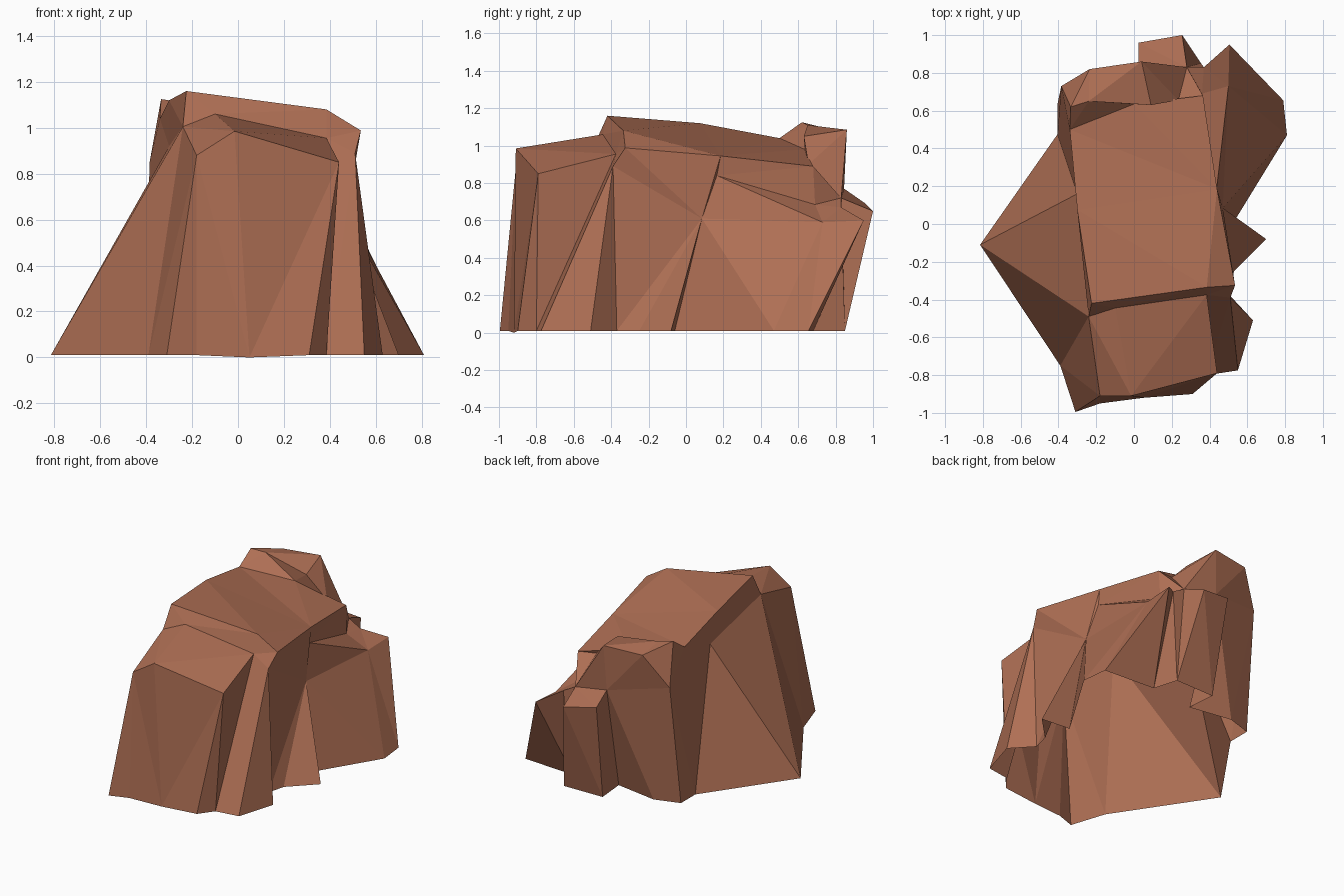
import bpy
from mathutils import Vector

if "Cube" in bpy.data.objects:
    bpy.data.objects.remove(bpy.data.objects["Cube"])

rock = bpy.data.materials.new("red_sandstone")
rock.diffuse_color = (0.43, 0.16, 0.09, 1)
rock.use_nodes = True
rock.node_tree.nodes["Principled BSDF"].inputs["Base Color"].default_value = rock.diffuse_color


def pts(*coords):
    return [Vector(c) for c in coords]


def skin(lower, upper):
    """Zip two polylines (counter-clockwise from above) into triangles."""
    i = j = 0
    tris = []
    while i < len(lower) - 1 or j < len(upper) - 1:
        go_low = j == len(upper) - 1 or (
            i < len(lower) - 1
            and (lower[i + 1] - upper[j]).length <= (lower[i] - upper[j + 1]).length)
        if go_low:
            tris.append((lower[i], lower[i + 1], upper[j]))
            i += 1
        else:
            tris.append((lower[i], upper[j + 1], upper[j]))
            j += 1
    return tris


def part(name, *strips):
    """One flat-shaded object made from several skinned strips."""
    verts, faces, index = [], [], {}
    for lower, upper in strips:
        for tri in skin(lower, upper):
            face = []
            for p in tri:
                key = tuple(p)
                if key not in index:
                    index[key] = len(verts)
                    verts.append(key)
                face.append(index[key])
            faces.append(face)
    mesh = bpy.data.meshes.new(name)
    mesh.from_pydata(verts, [], faces)
    mesh.materials.append(rock)
    obj = bpy.data.objects.new(name, mesh)
    bpy.context.collection.objects.link(obj)


def ground(*coords):
    return [Vector((x, y, 0.01)) for x, y in coords]


# Footprint on the ground, counter-clockwise from the left tip
front_foot = ground((-.815, -.11), (-.39, -.75), (-.31, -.995), (-.18, -.95),
                    (.05, -.92), (.31, -.90), (.385, -.80))
front_foot[4].z = 0.0
spur_foot = ground((.385, -.80), (.55, -.775), (.63, -.51), (.50, -.37),
                   (.53, -.25), (.70, -.08), (.485, -.06))
rear_foot = ground((.485, -.06), (.81, .47), (.79, .655), (.405, .68), (.355, .85),
                   (.057, .845), (.075, .64), (-.23, .69), (-.405, .635), (-.405, .475))

# Front step rim, and the ridge behind it
f_left, f_a, f_b, f_right, f_notch, f_ridge = pts(
    (-.24, -.49, 1.005), (-.18, -.91, .88), (-.015, -.91, .985),
    (.44, -.79, .85), (.385, -.375, .955), (-.10, -.445, 1.06))
# Plateau rim: front, right, left, back
p_left, p_mid, p_right = pts((-.225, -.42, 1.16), (.385, -.335, 1.08), (.535, -.325, .988))
r_mid, r_back = pts((.44, .185, .945), (.365, .68, .89))
l_mid, l_back = pts((-.30, .075, 1.12), (-.34, .5, 1.04))
k_mid, k_right = pts((0, .635, .98), (.235, .655, .90))
# Left shoulder under the plateau
s_mid, s_back = pts((-.30, .16, .92), (-.385, .73, .85))
# Spur tops on the right side
spur_front, spur_mid = pts((.51, -.39, .89), (.47, .085, .61))
# Rear crest
c_peak, c_in, c_end, c_out, c_rear = pts(
    (-.335, .62, 1.125), (-.24, .65, 1.11), (.09, .63, 1.05),
    (-.235, .82, 1.075), (.04, .86, 1.085))
# Rear right buttress ledge
b_top, b_out, b_tip, b_in, b_rear = pts(
    (.435, .165, .84), (.5, .73, .59), (.505, .95, .60), (.36, .69, .685), (.37, .83, .67))
# Rear stub top
t_left, t_right, t_tipr, t_tipl = pts(
    (.025, .845, .77), (.28, .83, .72), (.255, 1.0, .65), (.025, .96, .69))

part("front_step",
     (front_foot[0:2], [f_left]),
     (front_foot[1:3], [f_left, f_a]),
     (front_foot[2:6], [f_a, f_b, f_right]),
     (front_foot[5:7], [f_right, f_notch]),
     ([f_a, f_b], [f_left]),
     ([f_b], [f_notch, f_ridge, f_left]),
     ([f_b, f_right], [f_notch]))

part("plateau",
     ([f_left, f_ridge, f_notch], [p_left, p_mid]),
     ([f_notch, spur_front], [p_mid, p_right]),
     ([p_right, r_mid], [p_mid]),
     ([p_mid, r_mid, r_back], [p_left, l_mid, l_back, k_mid, k_right]))

part("left_wall",
     (rear_foot[8:10] + front_foot[:1], [s_back, s_mid, f_left]),
     ([s_back, s_mid], [c_peak, l_back]),
     ([s_mid, f_left], [l_back, l_mid, p_left]))

part("right_spurs",
     (spur_foot[0:2], [f_notch, spur_front]),
     (spur_foot[1:4], [spur_front]),
     (spur_foot[3:5], [spur_front, spur_mid]),
     (spur_foot[4:7], [spur_mid]),
     ([spur_front, spur_mid, b_top], [p_right, r_mid]))

part("rear_right_buttress",
     (rear_foot[0:2], [spur_mid, b_out]),
     ([spur_mid, b_out], [b_top]),
     (rear_foot[1:3], [b_out, b_tip]),
     (rear_foot[2:4], [b_tip, b_rear]),
     ([b_top, b_out], [b_in]),
     ([b_out, b_tip], [b_in, b_rear]),
     ([b_top, b_in, b_rear], [r_mid, r_back, t_right]))

part("rear_stub",
     (rear_foot[3:5], [b_rear, t_right, t_tipr]),
     (rear_foot[4:6], [t_tipr, t_tipl]),
     (rear_foot[5:7], [t_tipl, t_left]),
     ([t_tipl, t_left], [t_tipr, t_right]))

part("rear_crest",
     (rear_foot[6:9], [t_left, s_back]),
     ([t_right, t_left], [c_rear]),
     ([t_left, s_back], [c_rear, c_out, c_peak]),
     ([c_end, c_rear, c_out], [c_in, c_peak]),
     ([l_back, k_mid], [c_peak, c_in, c_end]),
     ([k_mid, k_right, t_right], [c_end, c_rear]),
     ([k_right, r_back], [t_right]))
